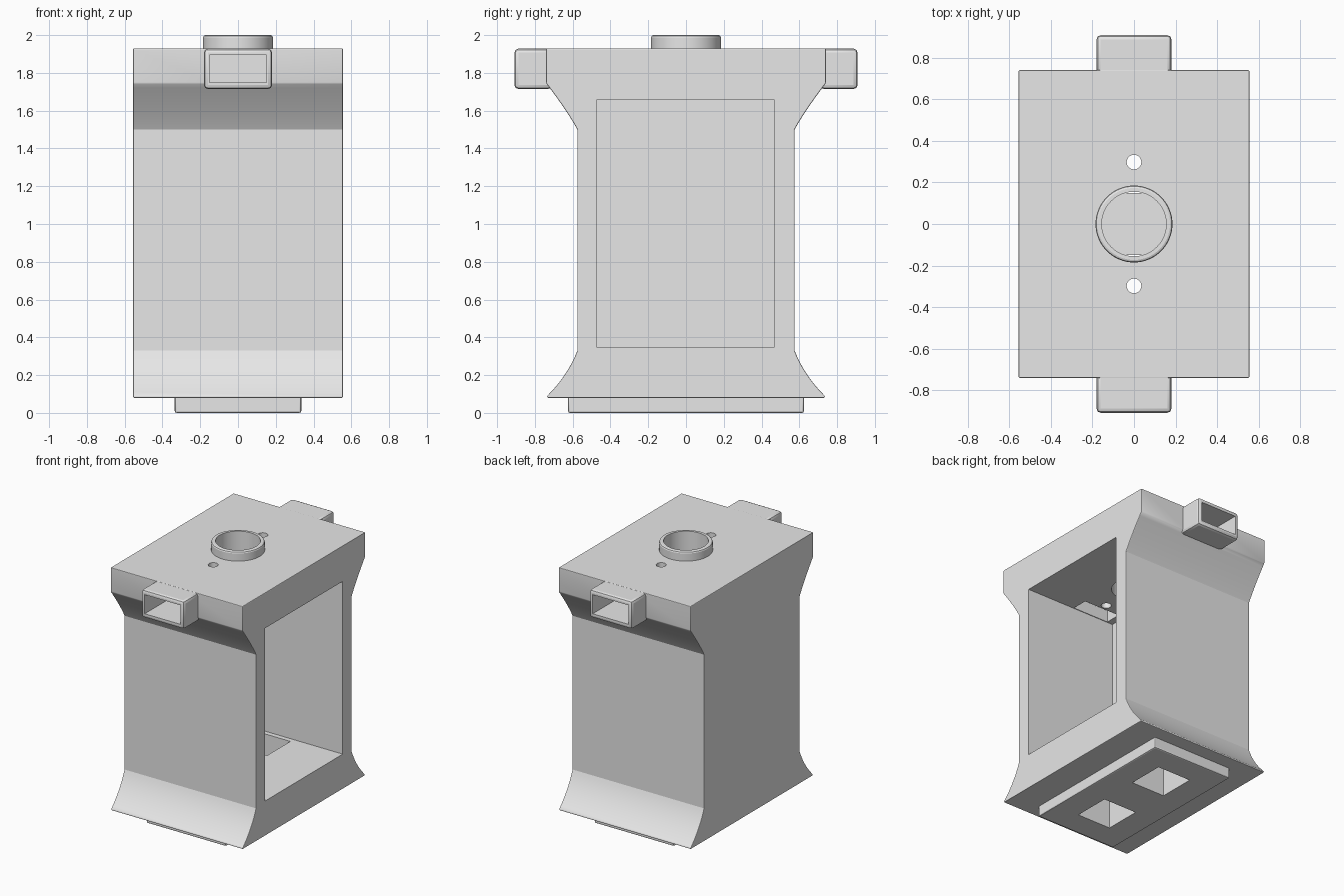
import bpy
import bmesh
import math
from mathutils import Vector, Matrix

cube = bpy.data.objects.get("Cube")
if cube:
    bpy.data.objects.remove(cube, do_unlink=True)

grey = bpy.data.materials.new("plain grey")
grey.use_nodes = True
grey.diffuse_color = (0.8, 0.8, 0.8, 1)
grey.node_tree.nodes["Principled BSDF"].inputs["Base Color"].default_value = (0.8, 0.8, 0.8, 1)


def make_object(name, bm):
    bmesh.ops.recalc_face_normals(bm, faces=bm.faces)
    mesh = bpy.data.meshes.new(name)
    bm.to_mesh(mesh)
    bm.free()
    mesh.materials.append(grey)
    obj = bpy.data.objects.new(name, mesh)
    bpy.context.scene.collection.objects.link(obj)
    return obj


def box(name, low, high):
    low, high = Vector(low), Vector(high)
    bm = bmesh.new()
    place = Matrix.Translation((low + high) / 2) @ Matrix.Diagonal((*(high - low), 1))
    bmesh.ops.create_cube(bm, size=1, matrix=place)
    return make_object(name, bm)


def cylinder(name, radius, y, low, high):
    bm = bmesh.new()
    bmesh.ops.create_cone(bm, cap_ends=True, segments=64, radius1=radius, radius2=radius,
                          depth=high - low, matrix=Matrix.Translation((0, y, (low + high) / 2)))
    return make_object(name, bm)


def bevel(obj, width):
    mod = obj.modifiers.new("soft edges", "BEVEL")
    mod.width = width
    mod.segments = 2
    mod.limit_method = "ANGLE"
    mod.angle_limit = math.radians(30)


def cut(obj, cutters):
    for cutter in cutters:
        mod = obj.modifiers.new("cut", "BOOLEAN")
        mod.operation = "DIFFERENCE"
        mod.solver = "EXACT"
        mod.object = cutter


def curve(a, b, c, steps=12):
    a, b, c = Vector(a), Vector(b), Vector(c)
    return [a.lerp(b, i / steps).lerp(b.lerp(c, i / steps), i / steps) for i in range(steps + 1)]


# Body: waisted side profile, swept across the width
half = [Vector((0.735, 0.08))]
half += curve((0.735, 0.09), (0.625, 0.2), (0.575, 0.33))
half += curve((0.575, 1.5), (0.63, 1.6), (0.74, 1.745))
half += [Vector((0.74, 1.93))]
outline = half + [Vector((-p.x, p.y)) for p in reversed(half)]
bm = bmesh.new()
face = bm.faces.new([bm.verts.new((-0.555, p.x, p.y)) for p in outline])
sweep = bmesh.ops.extrude_face_region(bm, geom=[face])
bmesh.ops.translate(bm, vec=(1.11, 0, 0),
                    verts=[v for v in sweep["geom"] if isinstance(v, bmesh.types.BMVert)])
body = make_object("body", bm)
bevel(body, 0.01)

# Neck ring, foot plate and end sockets
neck = cylinder("neck_ring", 0.185, 0, 1.9, 2.0)
bevel(neck, 0.012)
foot = box("foot_plate", (-0.335, -0.625, 0), (0.335, 0.625, 0.1))
bevel(foot, 0.01)
sockets = []
for name, s in (("front_socket", -1), ("back_socket", 1)):
    ends = sorted((s * 0.71, s * 0.908))
    socket = box(name, (-0.18, ends[0], 1.715), (0.18, ends[1], 1.928))
    bevel(socket, 0.02)
    sockets.append(socket)

# Cutters: side cavity, neck bore, then ducts and holes at each end
cavity = box("cavity_cutter", (-0.2, -0.47, 0.345), (0.7, 0.467, 1.66))
bore = cylinder("bore_cutter", 0.155, 0, 1.5, 2.2)
ducts, drops, pins, wells = [], [], [], []
for s in (-1, 1):
    ends = sorted((s * 0.345, s * 1.1))
    ducts.append(box("duct_cutter", (-0.15, ends[0], 1.75), (0.15, ends[1], 1.895)))
    ends = sorted((s * 0.345, s * 0.465))
    drops.append(box("drop_cutter", (-0.15, ends[0], 1.6), (0.15, ends[1], 1.8)))
    pins.append(cylinder("pin_cutter", 0.035, s * 0.298, 1.6, 2.1))
    ends = sorted((s * 0.15, s * 0.43))
    wells.append(box("well_cutter", (-0.14, ends[0], -0.2), (0.14, ends[1], 0.5)))

cut(body, [cavity, bore] + ducts + drops + pins + wells)
cut(neck, [bore])
cut(foot, wells)
for socket, duct in zip(sockets, ducts):
    cut(socket, [duct])

# Bake the modifiers, then remove the cutters
parts = [body, neck, foot] + sockets
graph = bpy.context.evaluated_depsgraph_get()
baked = [bpy.data.meshes.new_from_object(p.evaluated_get(graph)) for p in parts]
for part, mesh in zip(parts, baked):
    part.modifiers.clear()
    part.data = mesh
    mesh.materials.clear()
    mesh.materials.append(grey)
for cutter in [cavity, bore] + ducts + drops + pins + wells:
    bpy.data.objects.remove(cutter, do_unlink=True)

# Smooth the curved surfaces only
bpy.ops.object.select_all(action="DESELECT")
for part in parts:
    part.select_set(True)
bpy.context.view_layer.objects.active = body
bpy.ops.object.shade_smooth_by_angle(angle=math.radians(20))
